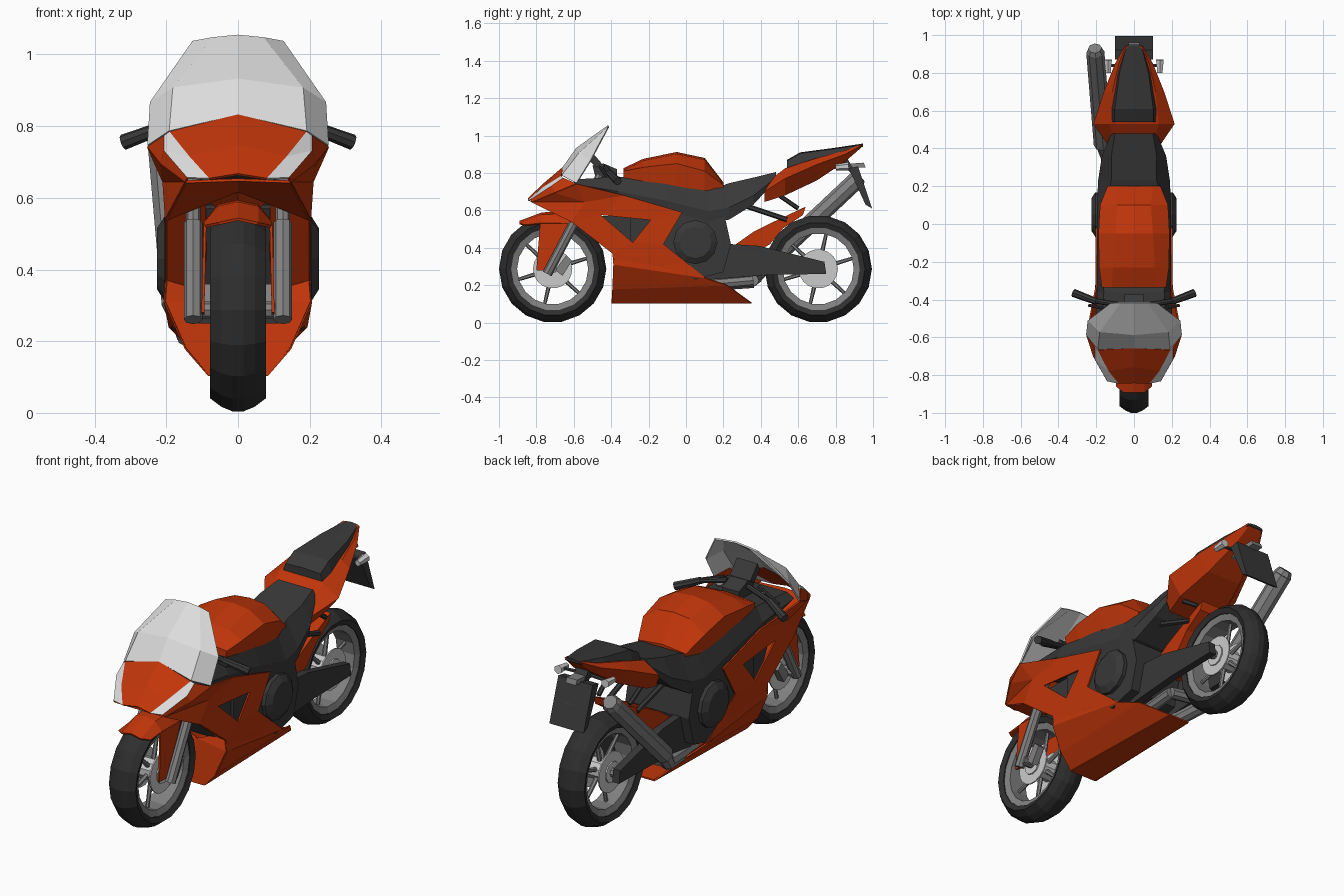
import bpy, bmesh, math
from mathutils import Vector

if "Cube" in bpy.data.objects:
    bpy.data.objects.remove(bpy.data.objects["Cube"])


def mat(name, rgb):
    m = bpy.data.materials.new(name)
    m.diffuse_color = (*rgb, 1)
    m.use_nodes = True
    m.node_tree.nodes["Principled BSDF"].inputs["Base Color"].default_value = m.diffuse_color
    return m


RED = mat("orange red paint", (0.53, 0.036, 0.003))
DARK = mat("dark plastic", (0.04, 0.04, 0.04))
RUBBER = mat("tyre rubber", (0.028, 0.028, 0.028))
METAL = mat("grey metal", (0.22, 0.22, 0.22))
STEEL = mat("bright steel", (0.6, 0.6, 0.6))
GLASS = mat("pale glass", (0.72, 0.72, 0.72))


def finish(name, bm, mats, mirror=False, shell=0):
    bmesh.ops.recalc_face_normals(bm, faces=bm.faces)
    me = bpy.data.meshes.new(name)
    bm.to_mesh(me)
    bm.free()
    ob = bpy.data.objects.new(name, me)
    bpy.context.collection.objects.link(ob)
    for m in mats if isinstance(mats, list) else [mats]:
        me.materials.append(m)
    if mirror:
        ob.modifiers.new("mirror", "MIRROR")
    if shell:
        s = ob.modifiers.new("shell", "SOLIDIFY")
        s.thickness, s.offset = shell, 0
    return ob


def faces(name, mats, verts, polys, mirror=True, shell=0.008):
    """Panel from named points: polys are strings of point names."""
    bm = bmesh.new()
    v = {k: bm.verts.new(p) for k, p in verts.items()}
    for p in polys.split():
        bm.faces.new([v[c] for c in p])
    bmesh.ops.delete(bm, geom=[w for w in bm.verts if not w.link_faces], context="VERTS")
    return finish(name, bm, mats, mirror, shell)


def grid(name, mats, rows, rule=lambda j: 0, shell=0.008):
    """Mirrored open surface through rows of points."""
    bm = bmesh.new()
    g = [[bm.verts.new(p) for p in r] for r in rows]
    for a, b in zip(g, g[1:]):
        for j in range(len(a) - 1):
            bm.faces.new((a[j], a[j + 1], b[j + 1], b[j])).material_index = rule(j)
    return finish(name, bm, mats, True, shell)


def bridge(bm, a, b):
    for j in range(len(a)):
        k = (j + 1) % len(a)
        bm.faces.new((a[j], a[k], b[k], b[j]))


def loft(name, m, rows):
    """Solid along y; each row is (y, half profile from top centre to bottom centre)."""
    bm = bmesh.new()
    rings = []
    for y, half in rows:
        full = half + [(-x, z) for x, z in half[-2:0:-1]]
        rings.append([bm.verts.new((x, y, z)) for x, z in full])
    for a, b in zip(rings, rings[1:]):
        bridge(bm, a, b)
    bm.faces.new(rings[0])
    bm.faces.new(rings[-1])
    return finish(name, bm, m)


def prism(name, m, yz, x0, x1, mirror=False):
    bm = bmesh.new()
    a = [bm.verts.new((x0, y, z)) for y, z in yz]
    b = [bm.verts.new((x1, y, z)) for y, z in yz]
    bm.faces.new(a)
    bm.faces.new(b)
    bridge(bm, a, b)
    return finish(name, bm, m, mirror)


def tubes(name, m, segs, n=8, mirror=False):
    bm = bmesh.new()
    for p, q, r1, r2 in segs:
        p, q = Vector(p), Vector(q)
        d = q - p
        r = bmesh.ops.create_cone(bm, cap_ends=True, segments=n, radius1=r1, radius2=r2, depth=d.length)
        bmesh.ops.transform(bm, verts=r["verts"],
                            matrix=d.to_track_quat("Z", "Y").to_matrix().to_4x4())
        bmesh.ops.translate(bm, verts=r["verts"], vec=(p + q) / 2)
    return finish(name, bm, m, mirror)


def lathe(name, m, prof, cy, cz, n=18):
    """Closed (radius, x) profile turned about a wheel axle."""
    bm = bmesh.new()
    rings = [[bm.verts.new((x, cy + r * math.cos(t), cz + r * math.sin(t))) for r, x in prof]
             for t in (2 * math.pi * i / n for i in range(n))]
    for i in range(n):
        bridge(bm, rings[i], rings[(i + 1) % n])
    return finish(name, bm, m)


# wheels
for tag, cy in (("front", -0.713), ("rear", 0.707)):
    cz, w = 0.287, 0.078
    half = [(0.222, w * .85), (0.25, w), (0.274, w * .6), (0.287, w * .2)]
    lathe(tag + "_tyre", RUBBER, half + [(r, -x) for r, x in half[::-1]], cy, cz)
    lathe(tag + "_rim", METAL, [(0.226, w * .8), (0.19, w * .65), (0.19, -w * .65), (0.226, -w * .8)], cy, cz)
    spokes = []
    for i in range(6):
        c, s = math.cos(math.pi * i / 3 + .3), math.sin(math.pi * i / 3 + .3)
        spokes.append(((0, cy + .04 * c, cz + .04 * s), (0, cy + .2 * c, cz + .2 * s), 0.013, 0.009))
    tubes(tag + "_spokes", METAL, spokes, 6)
    for sx in (-1, 1):
        lathe(tag + "_brake_disc", STEEL, [(0.105, .054 * sx), (0.05, .054 * sx), (0.05, .061 * sx), (0.105, .061 * sx)], cy, cz)
    tubes(tag + "_hub", STEEL, [((-.068, cy, cz), (.068, cy, cz), 0.055, 0.055)], 10)
    tubes(tag + "_axle", METAL, [((-.13, cy, cz), (.13, cy, cz), 0.024, 0.024)], 8)

# front fork and caliper
tubes("fork", METAL, [((.125, -.742, .26), (.125, -.60, .53), .026, .026),
                      ((.125, -.61, .51), (.125, -.46, .79), .02, .02)], 8, True)
prism("caliper", METAL, [(-.70, .28), (-.64, .36), (-.61, .33), (-.66, .25)], .075, .11, True)

# front fender with side leaves
grid("front_fender", RED, [[(0, y, z), (.055, y, z - .012), (.092, y2, z2)] for y, z, y2, z2 in
     ((-.89, .54, -.86, .52), (-.77, .585, -.77, .53), (-.68, .59, -.68, .53), (-.59, .575, -.60, .52))])
faces("fender_leaf", RED, dict(a=(.092, -.78, .53), b=(.092, -.61, .53), c=(.098, -.73, .275), d=(.098, -.80, .28)), "abcd")

# nose with headlights (second strip of each row)
grid("nose", [RED, GLASS],
     [[(0, -.655, .83), (.19, -.665, .782), (.204, -.655, .772), (.25, -.585, .742)],
      [(0, -.755, .745), (.135, -.775, .713), (.204, -.715, .73), (.213, -.70, .695)],
      [(0, -.84, .665), (.08, -.843, .652), (.14, -.83, .655), (.145, -.82, .645)]],
     lambda j: int(j == 1))
# windscreen
grid("windscreen", GLASS,
     [[(0, -.415, 1.052), (.07, -.415, 1.045), (.125, -.42, 1.035)],
      [(0, -.585, .93), (.18, -.57, .905), (.243, -.51, .865)],
      [(0, -.655, .83), (.19, -.662, .785), (.25, -.585, .745)]])

# side fairing with vent opening, belly pan and inner walls
P = dict(a=(.145, -.82, .645), b=(.25, -.585, .742), c=(.20, -.61, .54), d=(.2, -.33, .68),
         e=(.2, -.02, .59), f=(.2, -.12, .42), g=(.2, -.455, .575), h=(.198, -.19, .548),
         i=(.2, -.285, .428), j=(.2, -.39, .37), k=(.203, -.385, .31), l=(.19, .1, .24),
         m=(.145, -.39, .18), n=(.08, -.395, .105), o=(.06, .35, .105), p=(.15, .22, .20),
         q=(0, -.83, .65), r=(0, -.6, .62), s=(.09, -.48, .60), t=(.09, -.32, .34),
         u=(0, -.34, .31), v=(0, -.395, .105), w=(0, .35, .105), x=(.213, -.70, .695),
         y=(0, -.46, .52), z=(.207, -.54, .645))
faces("side_fairing", RED, P, "axz xbz bdz azc zdgc dehg efih gijc jifl jflk klpm mpon")
faces("fairing_inner_walls", RED, P, "aqrc crs rsy cstj jtuk kuvnm nvwo")

# radiator and engine
prism("radiator", DARK, [(-.45, .57), (-.22, .57), (-.22, .33), (-.33, .33)], -.17, .17)
prism("engine", DARK, [(-.3, .58), (0, .62), (.2, .60), (.24, .42), (.2, .27), (.05, .23), (-.13, .33), (-.3, .36)], -.185, .185)
tubes("engine_cover", DARK, [((.17, .05, .43), (.205, .05, .43), .118, .118),
                             ((.205, .05, .43), (.226, .05, .43), .118, .085)], 12, True)

# dark frame and rider seat
loft("frame_and_seat", DARK, [(y, [(0, zt), (wt, zt), (wb, (zt + 2 * zb) / 3), (wb * .95, zb), (0, zb)])
     for y, wt, zt, wb, zb in ((-.60, .17, .765, .21, .73), (-.36, .16, .78, .195, .66), (-.1, .165, .75, .195, .60),
                               (.12, .15, .705, .195, .54), (.23, .12, .745, .19, .55), (.36, .12, .775, .17, .63),
                               (.48, .10, .805, .12, .76))])

# fuel tank
loft("fuel_tank", RED, [(y, [(0, zt), (wt, zt - .01), (wm, zm), (wl, zl), (0, zl)])
     for y, zt, wt, zm, wm, zl, wl in ((-.335, .825, .12, .81, .17, .77, .16), (-.23, .875, .11, .83, .185, .755, .165),
                                       (-.05, .912, .10, .85, .188, .73, .168), (.1, .88, .09, .81, .18, .695, .15),
                                       (.2, .75, .10, .735, .14, .68, .12))])

# tail and pillion seat
loft("tail", RED, [(y, [(0, zt), (wt, zt), (wm, zm), (wl, zl), (0, zl)])
     for y, zt, wt, zm, wm, zl, wl in ((.42, .74, .10, .70, .14, .645, .12), (.53, .825, .13, .77, .215, .68, .14),
                                       (.70, .88, .115, .845, .16, .76, .10), (.85, .92, .08, .90, .10, .86, .06),
                                       (.94, .953, .045, .948, .05, .938, .04))])
loft("pillion_seat", DARK, [(y, [(0, zt), (w * .85, zt - .005), (w, zl), (0, zl)])
     for y, w, zt, zl in ((.54, .12, .87, .81), (.61, .12, .91, .84), (.80, .09, .935, .89), (.945, .045, .957, .94))])

# swingarm, hugger and subframe struts
prism("swingarm", DARK, [(-.12, .36), (.23, .42), (.39, .41), (.74, .325), (.75, .26), (.45, .255), (.07, .225)], .095, .135, True)
prism("rear_hugger", RED, [(.24, .40), (.36, .485), (.46, .535), (.64, .62), (.625, .575), (.52, .505), (.45, .42), (.40, .39)], -.092, .092)
tubes("subframe_struts", DARK, [((.1, .30, .63), (.09, .54, .55), .014, .014),
                                ((.1, .47, .70), (.09, .60, .61), .012, .012)], 6, True)

# exhaust, left side only
tubes("silencer", METAL, [((-.165, .42, .30), (-.205, .91, .76), .048, .048),
                          ((-.205, .91, .76), (-.207, .93, .78), .048, .036)], 8)
tubes("exhaust_pipe", METAL, [((-.10, .08, .20), (-.14, .36, .22), .035, .035),
                              ((.06, .08, .20), (.06, .36, .225), .03, .03),
                              ((.06, .36, .225), (-.14, .38, .24), .03, .03),
                              ((-.14, .35, .22), (-.167, .44, .32), .035, .042)], 8)

# number plate, its bracket and indicators
prism("plate_arm", DARK, [(.80, .88), (.86, .88), (.96, .72), (.90, .78)], -.035, .035)
prism("number_plate", DARK, [(.87, .825), (.92, .835), (.995, .61), (.96, .63)], -.1, .1)
prism("tail_light", METAL, [(.75, .84), (.95, .855), (.96, .83), (.78, .82)], -.03, .03)
tubes("indicator_stalks", DARK, [((.02, .84, .84), (.12, .84, .835), .009, .009)], 6, True)
tubes("indicators", STEEL, [((.137, .80, .83), (.137, .87, .835), .016, .023)], 6, True)

# handlebars, levers and dash
tubes("handlebars", DARK, [((.06, -.43, .83), (.22, -.405, .795), .014, .014),
                           ((.2, -.41, .80), (.32, -.365, .755), .018, .022),
                           ((.10, -.46, .83), (.24, -.43, .785), .008, .008)], 8, True)
prism("steering_head", DARK, [(-.48, .76), (-.50, .84), (-.44, .85), (-.37, .82), (-.37, .76)], -.05, .05)
prism("instrument_dash", DARK, [(-.53, .88), (-.51, .92), (-.45, .85), (-.48, .83)], -.06, .06)
